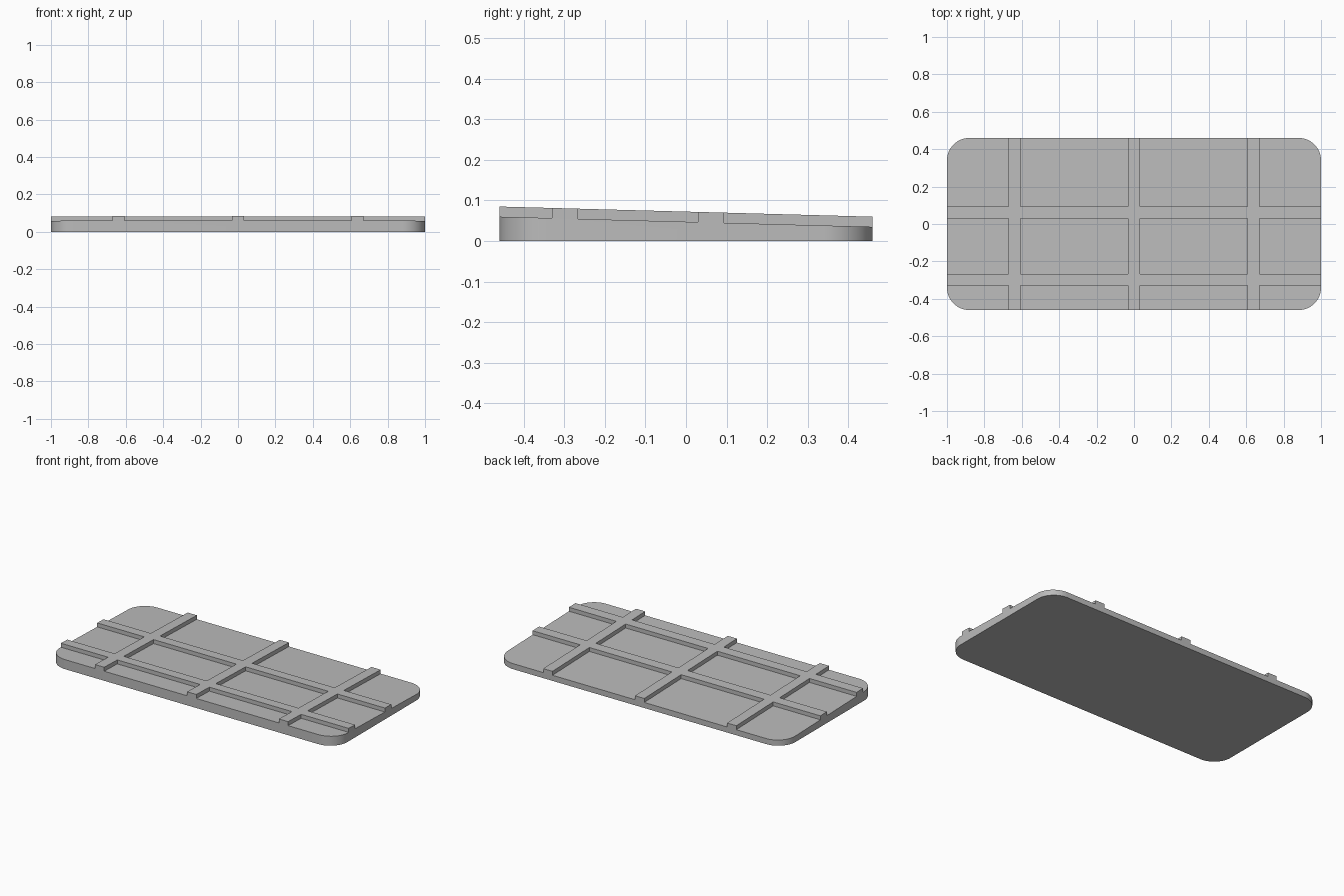
import bpy, bmesh, math

if "Cube" in bpy.data.objects:
    bpy.data.objects.remove(bpy.data.objects["Cube"])

HX, HY, R = 1.0, 0.46, 0.12          # half length, half depth, corner radius
RIB_H = 0.025                        # rib height above the floor
COLUMNS = (-0.64, 0.0, 0.638)        # rib centres along x
ROWS = (-0.298, 0.062)               # rib centres along y
HALF = 0.032                         # half rib width
STEPS = 14                           # segments per rounded corner


def floor_z(y):
    # the panel thins evenly towards the back
    return 0.0475 - 0.0125 * y / HY


grey = bpy.data.materials.new("grey")
grey.diffuse_color = (0.5, 0.5, 0.5, 1)
grey.use_nodes = True
grey.node_tree.nodes["Principled BSDF"].inputs["Base Color"].default_value = grey.diffuse_color

# rounded rectangle outline
outline = []
for i, (sx, sy) in enumerate(((1, 1), (-1, 1), (-1, -1), (1, -1))):
    for k in range(STEPS + 1):
        a = math.pi / 2 * (i + k / STEPS)
        outline.append((sx * (HX - R) + R * math.cos(a), sy * (HY - R) + R * math.sin(a)))

# wedge-shaped base slab
bm = bmesh.new()
lower = [bm.verts.new((x, y, 0)) for x, y in outline]
upper = [bm.verts.new((x, y, floor_z(y))) for x, y in outline]
bm.faces.new(lower[::-1])
bm.faces.new(upper)
n = len(outline)
for i in range(n):
    j = (i + 1) % n
    bm.faces.new((lower[i], lower[j], upper[j], upper[i]))


def top_faces():
    bm.normal_update()
    return [f for f in bm.faces if f.normal.z > 0.9]


# cut the rib borders into the top
cuts = [((c + s * HALF, 0, 0), (1, 0, 0)) for c in COLUMNS for s in (-1, 1)]
cuts += [((0, c + s * HALF, 0), (0, 1, 0)) for c in ROWS for s in (-1, 1)]
for co, no in cuts:
    faces = top_faces()
    edges = {e for f in faces for e in f.edges}
    verts = {v for f in faces for v in f.verts}
    bmesh.ops.bisect_plane(bm, geom=faces + list(edges) + list(verts),
                           dist=1e-5, plane_co=co, plane_no=no)


def is_rib(face):
    c = face.calc_center_bounds()
    return (any(abs(c.x - x) < HALF for x in COLUMNS)
            or any(abs(c.y - y) < HALF for y in ROWS))


# raise the lattice of ribs
ribs = [f for f in top_faces() if is_rib(f)]
raised = bmesh.ops.extrude_face_region(bm, geom=ribs)["geom"]
for v in raised:
    if isinstance(v, bmesh.types.BMVert):
        v.co.z += RIB_H
bmesh.ops.delete(bm, geom=[f for f in ribs if f.is_valid], context='FACES_ONLY')
bmesh.ops.recalc_face_normals(bm, faces=bm.faces[:])

mesh = bpy.data.meshes.new("ribbed_panel")
bm.to_mesh(mesh)
bm.free()
panel = bpy.data.objects.new("ribbed_panel", mesh)
bpy.context.collection.objects.link(panel)
mesh.materials.append(grey)
bpy.context.view_layer.objects.active = panel
panel.select_set(True)
bpy.ops.object.shade_smooth_by_angle(angle=math.radians(30))
